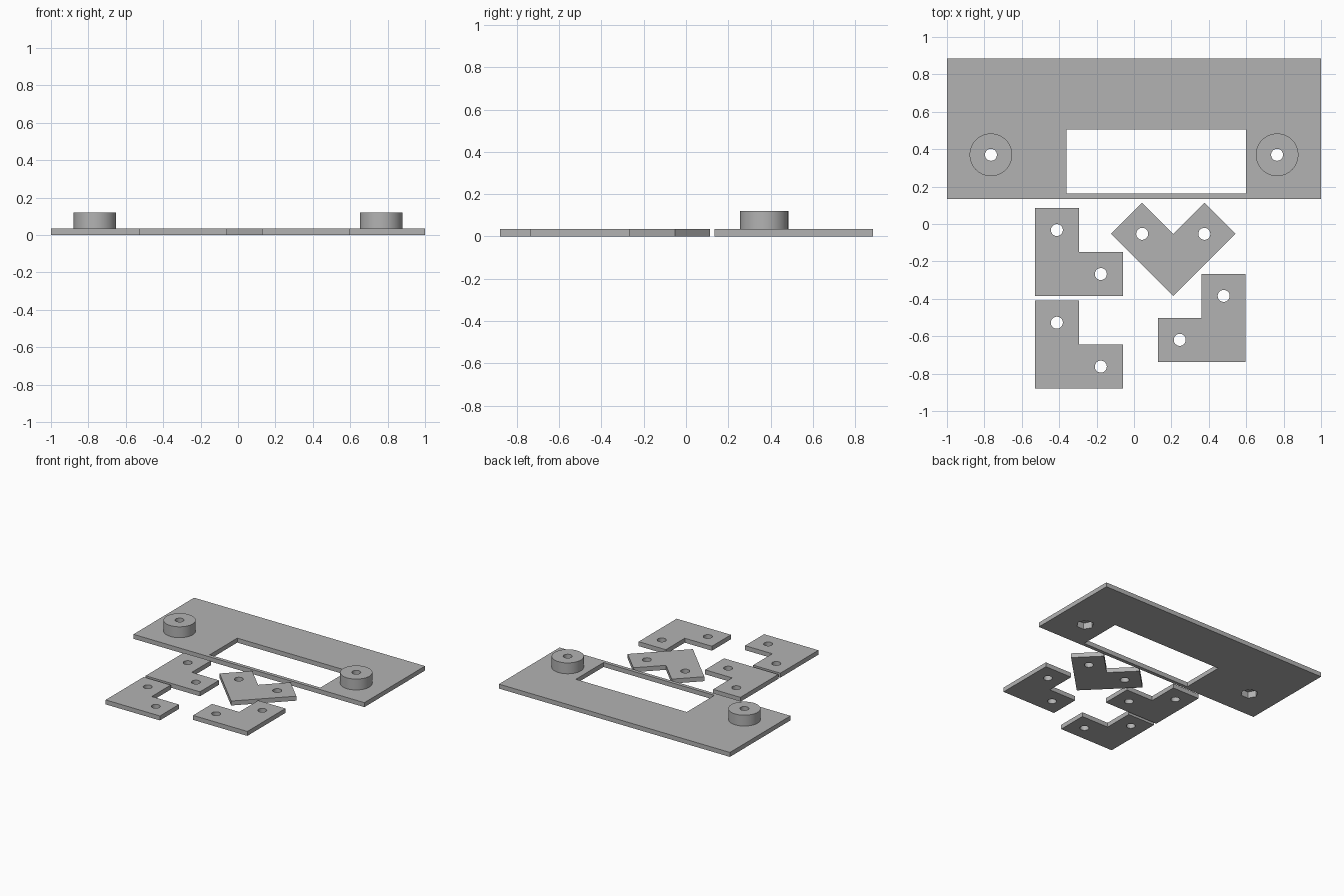
import bpy, bmesh, math
from mathutils import Matrix, Vector

if "Cube" in bpy.data.objects:
    bpy.data.objects.remove(bpy.data.objects["Cube"])

grey = bpy.data.materials.new("light grey")
grey.diffuse_color = (0.45, 0.45, 0.45, 1)
grey.use_nodes = True
grey.node_tree.nodes["Principled BSDF"].inputs["Base Color"].default_value = grey.diffuse_color

T = 0.035          # sheet thickness
HOLE = 0.032       # screw hole radius


def prism(name, points, z0, z1):
    """Extrude a flat outline from z0 to z1."""
    bm = bmesh.new()
    face = bm.faces.new([bm.verts.new((x, y, z0)) for x, y in points])
    ext = bmesh.ops.extrude_face_region(bm, geom=[face])
    top = [v for v in ext["geom"] if isinstance(v, bmesh.types.BMVert)]
    bmesh.ops.translate(bm, verts=top, vec=(0, 0, z1 - z0))
    bmesh.ops.recalc_face_normals(bm, faces=bm.faces)
    mesh = bpy.data.meshes.new(name)
    bm.to_mesh(mesh)
    bm.free()
    mesh.materials.append(grey)
    obj = bpy.data.objects.new(name, mesh)
    bpy.context.collection.objects.link(obj)
    return obj


def rect(x0, x1, y0, y1):
    return [(x0, y0), (x1, y0), (x1, y1), (x0, y1)]


def ring(x, y, r, n=48):
    return [(x + r * math.cos(2 * math.pi * i / n),
             y + r * math.sin(2 * math.pi * i / n)) for i in range(n)]


def combine(obj, other, operation):
    """Apply a boolean and remove the helper."""
    mod = obj.modifiers.new("bool", 'BOOLEAN')
    mod.operation, mod.solver, mod.object = operation, 'EXACT', other
    bpy.context.view_layer.objects.active = obj
    bpy.ops.object.modifier_apply(modifier=mod.name)
    bpy.data.objects.remove(other)


def smooth(obj):
    bpy.ops.object.select_all(action='DESELECT')
    obj.select_set(True)
    bpy.context.view_layer.objects.active = obj
    bpy.ops.object.shade_smooth_by_angle(angle=math.radians(30))


# Face plate with window, bosses, screw holes and hexagonal nut pockets
plate = prism("face_plate", rect(-1, 1, 0.135, 0.885), 0, T)
combine(plate, prism("window", rect(-0.36, 0.6, 0.163, 0.505), -0.1, 0.1), 'DIFFERENCE')
for x in (-0.765, 0.765):
    combine(plate, prism("boss", ring(x, 0.37, 0.114, 64), 0.01, 0.12), 'UNION')
    combine(plate, prism("screw_hole", ring(x, 0.37, HOLE), -0.1, 0.2), 'DIFFERENCE')
    combine(plate, prism("nut_pocket", ring(x, 0.37, 0.063, 6), -0.1, 0.05), 'DIFFERENCE')
smooth(plate)

# L-shaped corner brackets: outer corner position and turn
S, W = 0.47, 0.235
ell = [(0, 0), (S, 0), (S, W), (W, W), (W, S), (0, S)]
for i, (cx, cy, turn) in enumerate([(-0.53, -0.385, 0), (-0.53, -0.88, 0),
                                    (0.21, -0.385, 45), (0.597, -0.737, 90)]):
    bracket = prism(f"corner_bracket_{i + 1}", ell, 0, T)
    for hx, hy in ((W / 2, 1.5 * W), (1.5 * W, W / 2)):
        combine(bracket, prism("screw_hole", ring(hx, hy, HOLE), -0.1, 0.1), 'DIFFERENCE')
    bracket.data.transform(Matrix.Translation(Vector((cx, cy, 0)))
                           @ Matrix.Rotation(math.radians(turn), 4, 'Z'))
    smooth(bracket)
